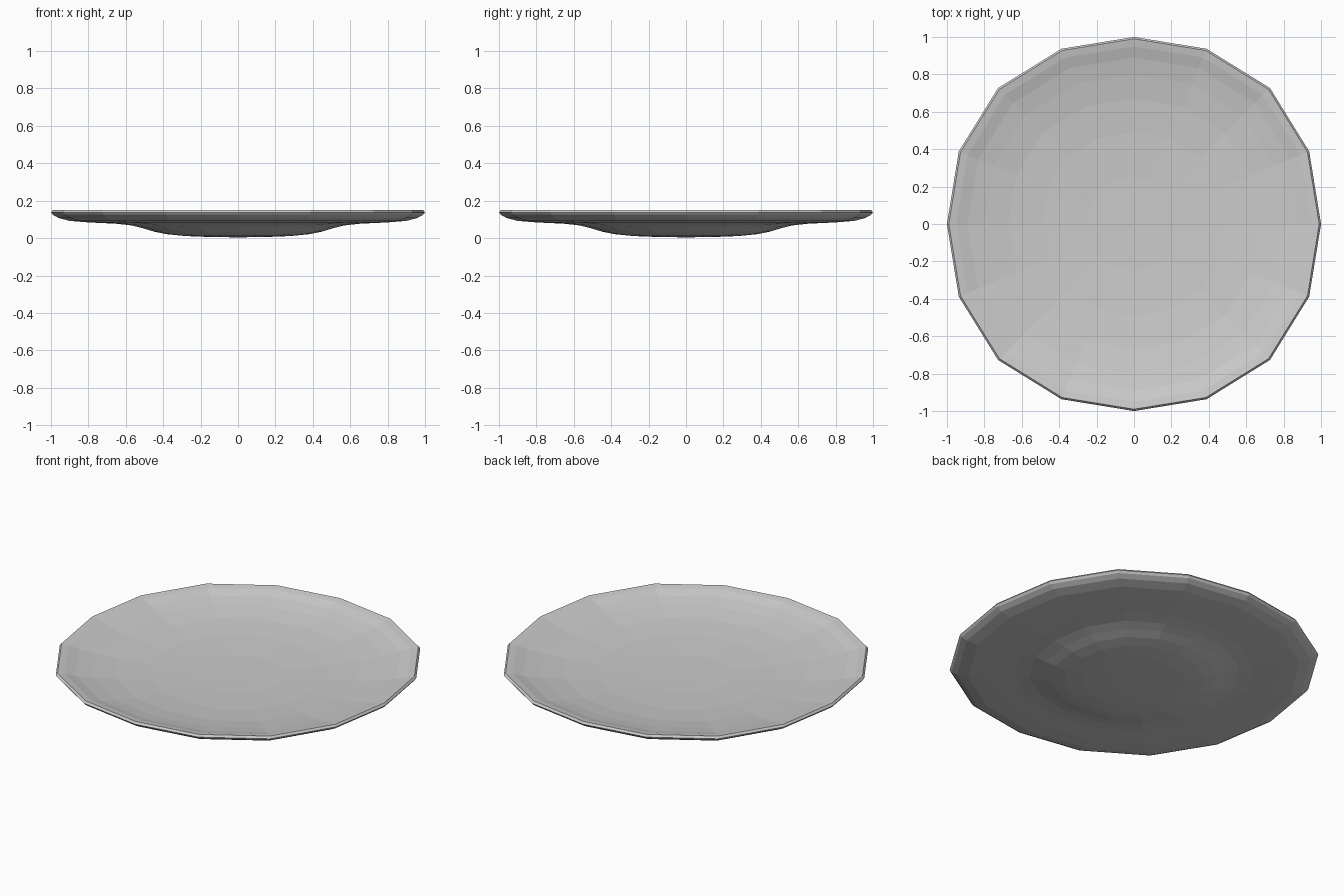
import bpy, bmesh, math

if "Cube" in bpy.data.objects:
    bpy.data.objects.remove(bpy.data.objects["Cube"])

SIDES = 16
# Cross-section from the underside centre, around the rim, to the top centre
PROFILE = [(0.15, 0.006), (0.28, 0.011), (0.38, 0.021), (0.45, 0.035),
           (0.51, 0.053), (0.57, 0.068), (0.65, 0.077), (0.80, 0.084),
           (0.90, 0.092), (0.96, 0.108), (0.99, 0.125), (1.00, 0.138),
           (0.99, 0.15), (0.95, 0.143), (0.89, 0.125), (0.80, 0.107),
           (0.67, 0.088), (0.49, 0.073), (0.25, 0.064)]


def ring(bm, r, z):
    # Slightly squared circle, fuller along the diagonals
    verts = []
    for i in range(SIDES):
        a = 2 * math.pi * i / SIDES
        k = r * (1 + 0.014 * (1 - math.cos(4 * a)))
        verts.append(bm.verts.new((k * math.cos(a), k * math.sin(a), z)))
    return verts


def cap(bm, verts, z):
    c = bm.verts.new((0, 0, z))
    for i in range(SIDES):
        bm.faces.new((verts[i], verts[(i + 1) % SIDES], c))


# Plate body
bm = bmesh.new()
rings = [ring(bm, r, z) for r, z in PROFILE]
for a, b in zip(rings, rings[1:]):
    for i in range(SIDES):
        j = (i + 1) % SIDES
        bm.faces.new((a[i], a[j], b[j], b[i]))
cap(bm, rings[0], 0.004)
cap(bm, rings[-1], 0.062)
bmesh.ops.recalc_face_normals(bm, faces=bm.faces)
mesh = bpy.data.meshes.new("plate")
bm.to_mesh(mesh)
bm.free()
plate = bpy.data.objects.new("plate", mesh)
bpy.context.collection.objects.link(plate)
